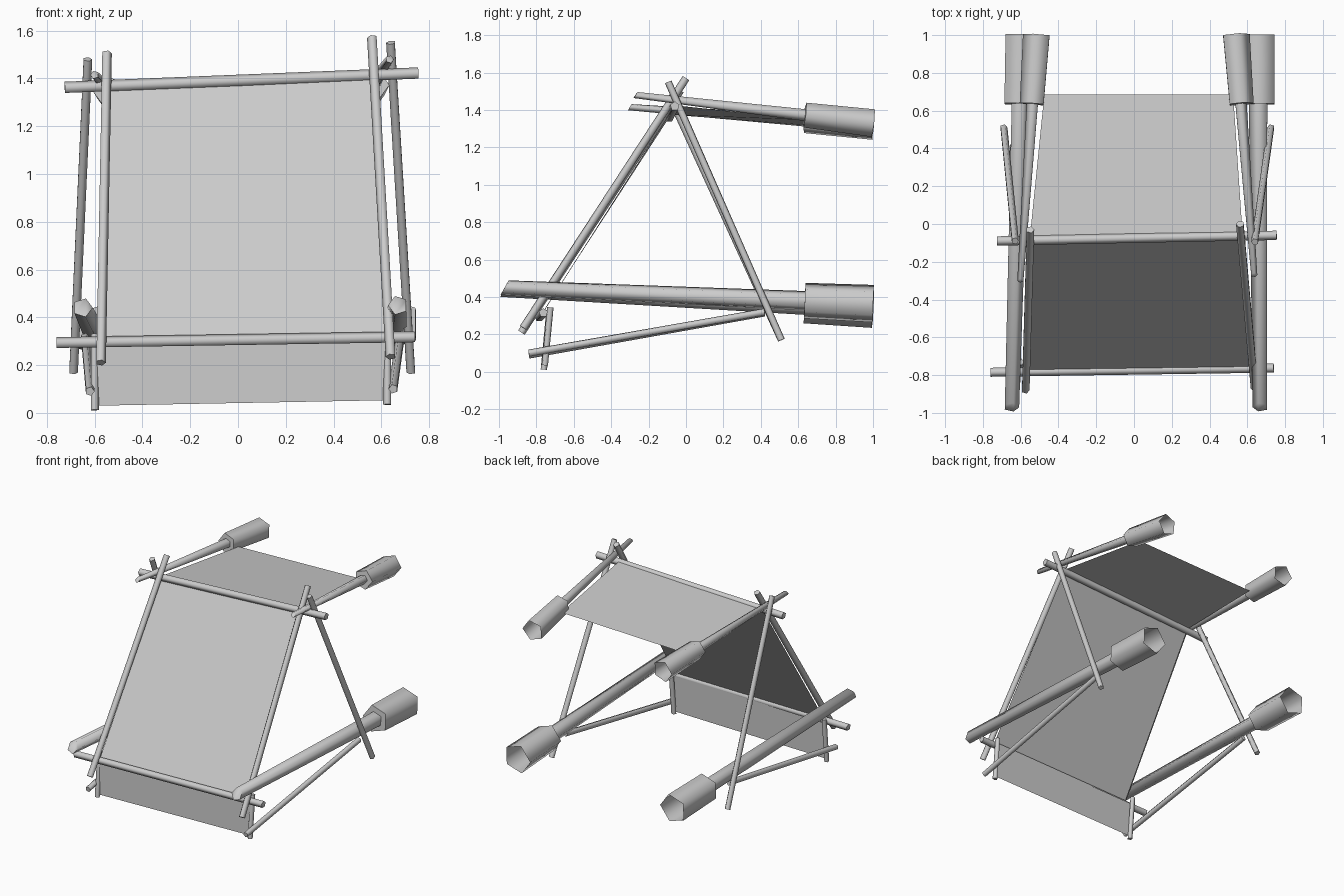
import bpy, bmesh, math
from mathutils import Vector

if "Cube" in bpy.data.objects:
    bpy.data.objects.remove(bpy.data.objects["Cube"])

SIDES = 5


def finish(name, bm, smooth=False):
    bmesh.ops.recalc_face_normals(bm, faces=bm.faces)
    mesh = bpy.data.meshes.new(name)
    bm.to_mesh(mesh)
    bm.free()
    ob = bpy.data.objects.new(name, mesh)
    bpy.context.collection.objects.link(ob)
    if smooth:
        bpy.ops.object.select_all(action='DESELECT')
        ob.select_set(True)
        bpy.context.view_layer.objects.active = ob
        bpy.ops.object.shade_smooth_by_angle(angle=math.radians(76))
    return ob


def pole(name, start, end, rings, inward=1, slant=0.0, open_end=False):
    """Five-sided stick; rings are (fraction along, radius) pairs."""
    a, b = Vector(start), Vector(end)
    axis = (b - a).normalized()
    ref = Vector((inward, 0, 0)) if abs(axis.x) < 0.7 else Vector((0, 0, 1))
    u = (ref - axis * ref.dot(axis)).normalized()
    v = axis.cross(u)
    bm = bmesh.new()
    loops = []
    for i, (t, r) in enumerate(rings):
        loop = []
        for k in range(SIDES):
            ang = 2 * math.pi * k / SIDES
            off = u * (r * math.cos(ang)) + v * (r * math.sin(ang))
            if i == 0:
                off += axis * (slant * off.z)
            loop.append(bm.verts.new(a.lerp(b, t) + off))
        loops.append(loop)
    for l0, l1 in zip(loops, loops[1:]):
        for k in range(SIDES):
            n = (k + 1) % SIDES
            bm.faces.new((l0[k], l0[n], l1[n], l1[k]))
    bm.faces.new(loops[0])
    if not open_end:
        bm.faces.new(loops[-1])
    return finish(name, bm, True)


def stick(name, start, end, r, inward=1):
    return pole(name, start, end, [(0, r), (1, r)], inward)


def sheet(name, corners):
    bm = bmesh.new()
    bm.faces.new([bm.verts.new(c) for c in corners])
    return finish(name, bm)


def rail(name, start, end, r0, r1, s0, s1, inward):
    # stick that steps out into a wide open socket at the back
    t = (0.635 - start[1]) / (end[1] - start[1])
    return pole(name, start, end, [(0, r0), (t, r1), (t, s0), (1, s1)],
                inward, slant=0.5, open_end=True)


# Lower rails with sockets
rail("lower_rail_left", (-0.65, -0.97, 0.44), (-0.595, 1.0, 0.335),
     0.042, 0.052, 0.10, 0.105, 1)
rail("lower_rail_right", (0.67, -0.97, 0.45), (0.66, 1.0, 0.365),
     0.042, 0.054, 0.10, 0.105, -1)

# Upper rails with sockets
rail("upper_rail_left", (-0.60, -0.30, 1.415), (-0.51, 1.0, 1.315),
     0.018, 0.033, 0.07, 0.078, -1)
rail("upper_rail_right", (0.635, -0.27, 1.48), (0.535, 1.0, 1.33),
     0.018, 0.033, 0.07, 0.078, 1)

# Leaning front poles and back poles
stick("front_pole_left", (-0.575, -0.88, 0.21), (-0.55, -0.03, 1.505), 0.022)
stick("front_pole_right", (0.64, -0.87, 0.235), (0.562, 0.0, 1.57), 0.022, -1)
stick("back_pole_left", (-0.69, 0.51, 0.17), (-0.63, -0.09, 1.48), 0.02)
stick("back_pole_right", (0.725, 0.51, 0.17), (0.64, -0.095, 1.55), 0.02, -1)

# Crossbars
stick("upper_crossbar", (-0.725, -0.09, 1.36), (0.755, -0.06, 1.42), 0.026)
stick("lower_crossbar", (-0.76, -0.785, 0.292), (0.74, -0.763, 0.316), 0.025)

# Short skirt posts and slanted braces
stick("skirt_post_left", (-0.60, -0.76, 0.012), (-0.60, -0.73, 0.33), 0.018)
stick("skirt_post_right", (0.625, -0.755, 0.035), (0.625, -0.725, 0.345), 0.018, -1)
stick("brace_left", (-0.62, -0.84, 0.09), (-0.64, 0.42, 0.315), 0.02)
stick("brace_right", (0.65, -0.84, 0.10), (0.68, 0.42, 0.32), 0.02, -1)

# Cloth panels
ridge = [(-0.552, -0.08, 1.375), (0.575, -0.06, 1.425)]
sheet("front_panel", [(-0.57, -0.785, 0.29), (0.63, -0.765, 0.315),
                      ridge[1], ridge[0]])
sheet("roof_panel", [ridge[0], ridge[1], (0.525, 0.685, 1.345), (-0.475, 0.685, 1.315)])
sheet("skirt_panel", [(-0.60, -0.757, 0.03), (0.625, -0.75, 0.053),
                      (0.625, -0.745, 0.315), (-0.60, -0.75, 0.29)])
